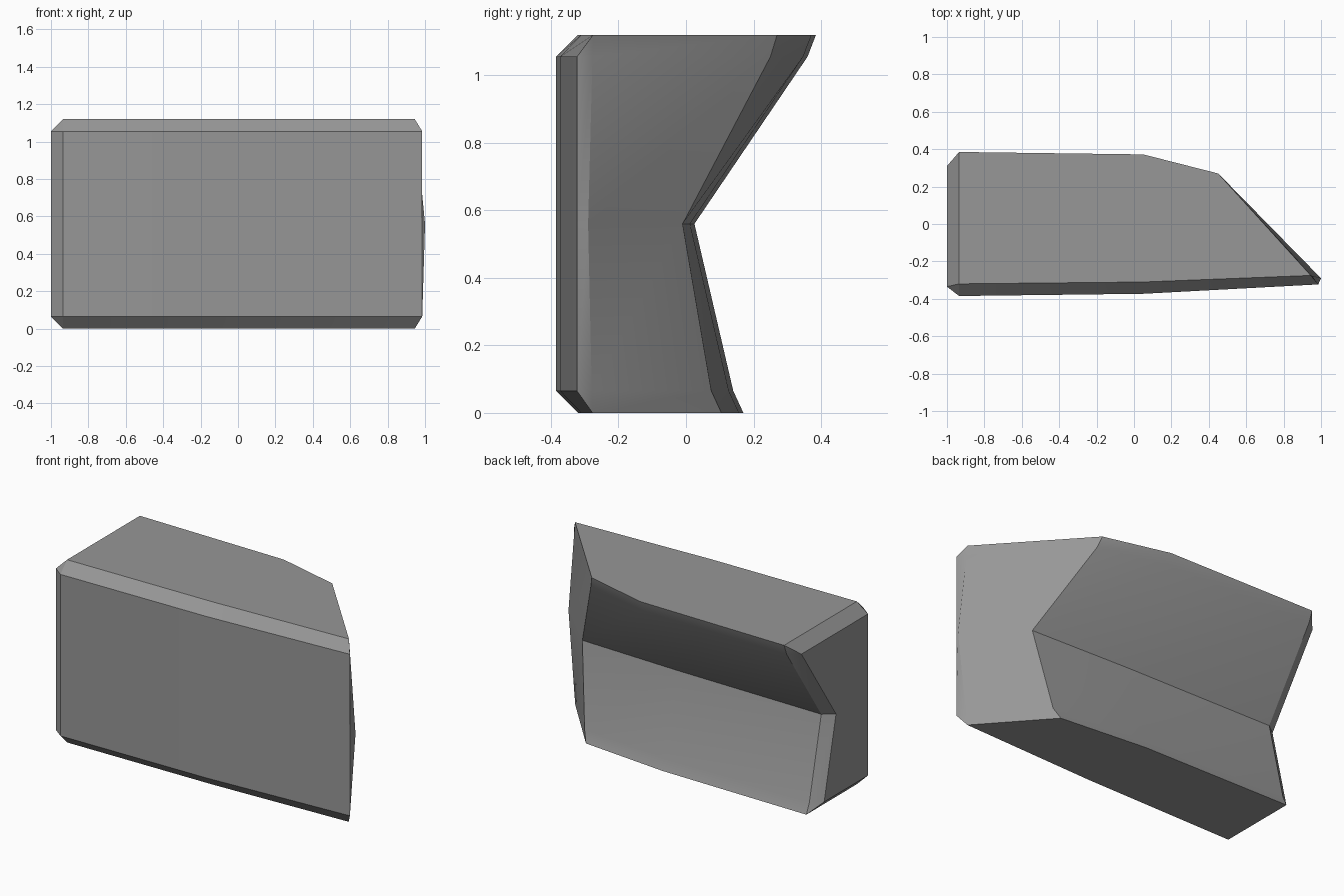
import bpy
import bmesh
import math

cube = bpy.data.objects.get("Cube")
if cube:
    bpy.data.objects.remove(cube, do_unlink=True)

LEFT, INNER = -1.0, -0.935   # square end and the start of its chamfer
KINK = 0.05                  # where the long sides begin to bend


def ring(z, back, corner, tip, flush):
    """Horizontal outline; flush rings lose their chamfer points."""
    back_start = (INNER, back)
    tail = [(KINK, back - 0.013), corner, tip]
    if flush:
        front_end = (INNER, -0.32)
        outline = [back_start, back_start, front_end, front_end, (KINK, -0.31), tip]
    else:
        outline = [back_start, (LEFT, back - 0.05), (LEFT, -0.335),
                   (INNER, -0.385), (KINK, -0.373), (0.985, -0.323)]
    outline += reversed(tail)
    return [(x, y, z) for x, y in outline]


# Stacked outlines from bottom to top: height, back depth, slanted corner, tip
rings = [
    ring(0.0, 0.17, (0.605, 0.105), (0.945, -0.277), True),
    ring(0.065, 0.14, (0.635, 0.075), (0.952, -0.279), False),
    ring(0.56, 0.025, (0.71, -0.01), (1.0, -0.29), False),
    ring(1.055, 0.36, (0.47, 0.25), (0.952, -0.277), False),
    ring(1.12, 0.385, (0.45, 0.27), (0.945, -0.275), True),
]

# Loft the outlines into one closed block with a notched back
bm = bmesh.new()
rows = [[bm.verts.new(p) for p in r] for r in rings]
count = len(rows[0])
for low, high in zip(rows, rows[1:]):
    for i in range(count):
        j = (i + 1) % count
        bm.faces.new((low[i], low[j], high[j], high[i]))
bm.faces.new(rows[0][::-1])
bm.faces.new(rows[-1])
bmesh.ops.remove_doubles(bm, verts=bm.verts[:], dist=0.001)
bmesh.ops.recalc_face_normals(bm, faces=bm.faces[:])

mesh = bpy.data.meshes.new("notched_block")
bm.to_mesh(mesh)
bm.free()
block = bpy.data.objects.new("notched_block", mesh)
bpy.context.collection.objects.link(block)

# Plain grey material
grey = bpy.data.materials.new("mid_grey")
grey.use_nodes = True
color = (0.31, 0.31, 0.31, 1.0)
grey.diffuse_color = color
grey.node_tree.nodes["Principled BSDF"].inputs["Base Color"].default_value = color
mesh.materials.append(grey)

# Soft bends, crisp chamfers
bpy.ops.object.select_all(action="DESELECT")
block.select_set(True)
bpy.context.view_layer.objects.active = block
bpy.ops.object.shade_smooth_by_angle(angle=math.radians(25))
